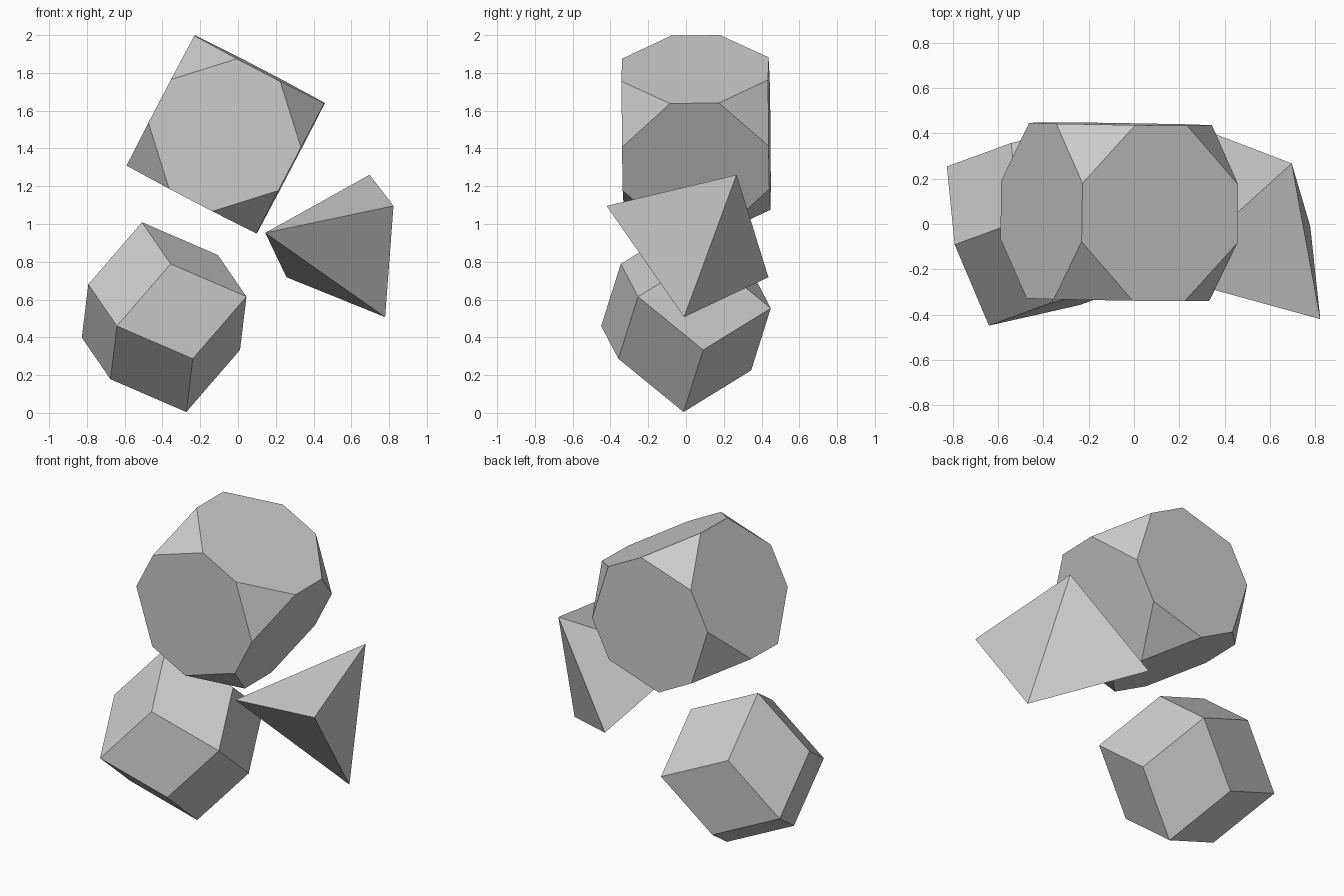
import bpy, bmesh
from math import sin, cos, tau, radians
from mathutils import Vector, Matrix

if "Cube" in bpy.data.objects:
    bpy.data.objects.remove(bpy.data.objects["Cube"])


def frame(centre, x_dir, y_hint):
    """Orthonormal placement matrix from two directions."""
    x = Vector(x_dir).normalized()
    y = Vector(y_hint)
    y = (y - x * y.dot(x)).normalized()
    m = Matrix((x, y, x.cross(y))).transposed().to_4x4()
    m.translation = Vector(centre)
    return m


def solid(name, points, matrix):
    """Convex solid with flat faces spanned by symmetric corner points."""
    bm = bmesh.new()
    for p in points:
        bm.verts.new(matrix @ Vector(p))
    bmesh.ops.convex_hull(bm, input=bm.verts[:])
    bmesh.ops.dissolve_limit(bm, angle_limit=radians(1),
                             verts=bm.verts[:], edges=bm.edges[:])
    bmesh.ops.recalc_face_normals(bm, faces=bm.faces[:])
    mesh = bpy.data.meshes.new(name)
    bm.to_mesh(mesh)
    bm.free()
    ob = bpy.data.objects.new(name, mesh)
    bpy.context.collection.objects.link(ob)
    return ob


signs = [(a, b, c) for a in (-1, 1) for b in (-1, 1) for c in (-1, 1)]

# Cube with its corners cut off at a third of each edge
h = 0.388
cut_cube = []
for s in signs:
    for axis in range(3):
        p = [h * v for v in s]
        p[axis] /= 3
        cut_cube.append(p)
solid("truncated_cube", cut_cube,
      frame((-0.065, 0.054, 1.475), (0.887, -0.008, -0.463), (0.463, -0.016, 0.887)))

# Rhombic dodecahedron: cube corners plus a peak over each cube face
r = 0.516
rhombic = [[r / 2 * v for v in s] for s in signs]
for axis in range(3):
    for s in (-r, r):
        p = [0, 0, 0]
        p[axis] = s
        rhombic.append(p)
solid("rhombic_dodecahedron", rhombic,
      frame((-0.391, 0.0, 0.507), (-0.25, -0.449, -0.047), (0.435, -0.254, 0.108)))

# Triangular bipyramid: three-sided waist and two tips on the local x axis
waist, tip = 0.466, 0.547
bipyramid = [(0, waist * cos(tau * i / 3), waist * sin(tau * i / 3)) for i in range(3)]
bipyramid += [(tip, 0, 0), (-tip, 0, 0)]
solid("triangular_bipyramid", bipyramid,
      frame((0.54, 0.008, 0.907), (0.57, -0.862, 0.38), (0.16, 0.25, 0.353)))
